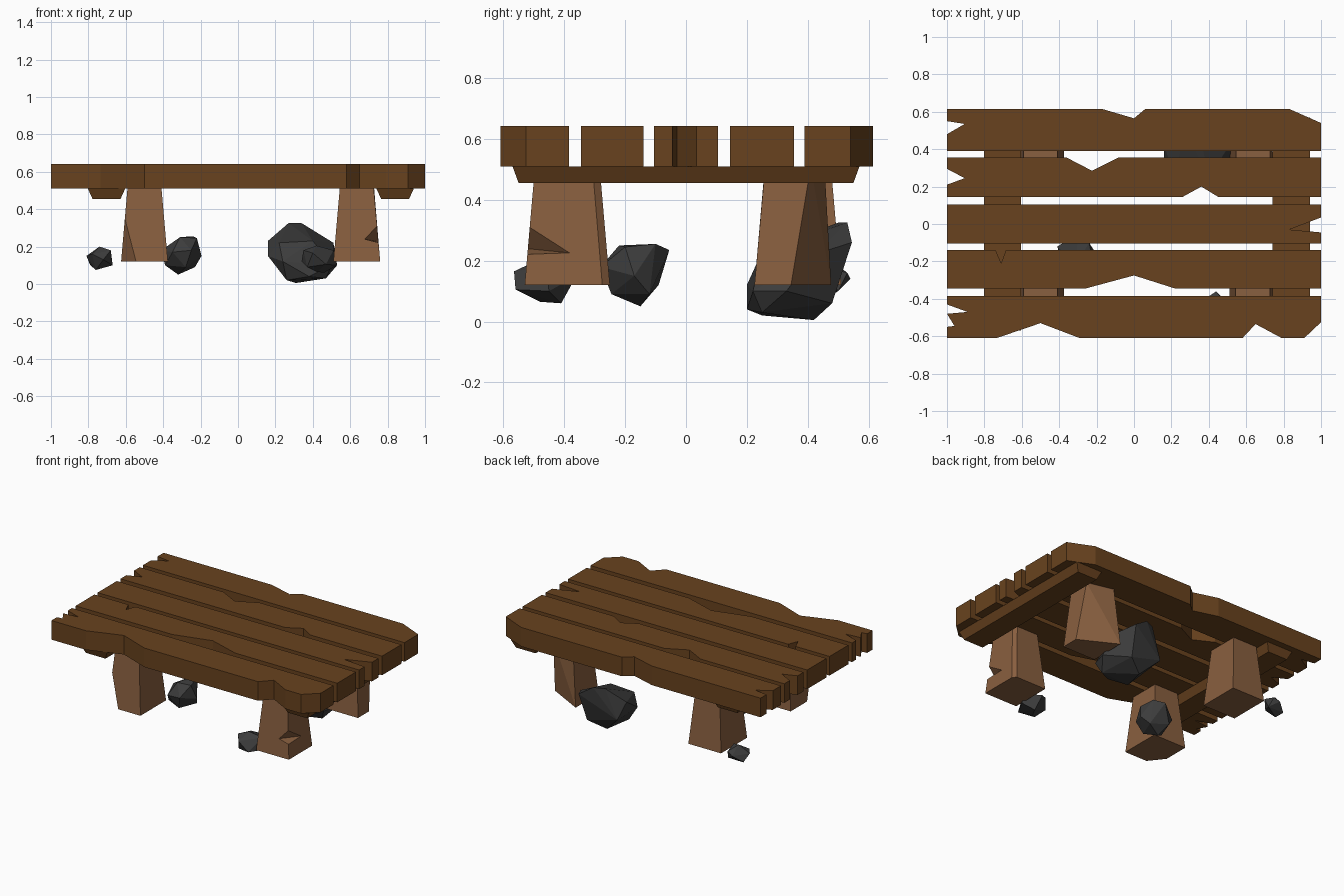
import bpy, bmesh
from mathutils import Vector

if "Cube" in bpy.data.objects:
    bpy.data.objects.remove(bpy.data.objects["Cube"])


def material(name, rgb):
    m = bpy.data.materials.new(name)
    m.diffuse_color = (*rgb, 1)
    m.use_nodes = True
    m.node_tree.nodes["Principled BSDF"].inputs["Base Color"].default_value = m.diffuse_color
    return m


PLANK = material("dark_wood", (0.14, 0.055, 0.013))
LEG = material("light_wood", (0.25, 0.115, 0.05))
STONE = material("stone", (0.045, 0.045, 0.045))


def finish(bm, name, mat):
    bmesh.ops.recalc_face_normals(bm, faces=bm.faces)
    me = bpy.data.meshes.new(name)
    bm.to_mesh(me)
    bm.free()
    me.materials.append(mat)
    ob = bpy.data.objects.new(name, me)
    bpy.context.collection.objects.link(ob)
    return ob


def hull(name, pts, mat, cut=None):
    """Convex solid around points; cut = three points of a plane to slice by."""
    bm = bmesh.new()
    for p in pts:
        bm.verts.new(p)
    res = bmesh.ops.convex_hull(bm, input=bm.verts)
    loose = [v for v in bm.verts if not v.link_faces]
    bmesh.ops.delete(bm, geom=loose, context='VERTS')
    bmesh.ops.dissolve_limit(bm, angle_limit=0.02, verts=bm.verts, edges=bm.edges)
    if cut:
        a, b, c = (Vector(p) for p in cut)
        n = (b - a).cross(c - a)
        centre = sum((v.co for v in bm.verts), Vector()) / len(bm.verts)
        if n.dot(centre - a) > 0:
            n = -n
        bmesh.ops.bisect_plane(bm, geom=bm.verts[:] + bm.edges[:] + bm.faces[:],
                               plane_co=a, plane_no=n, clear_outer=True)
        bmesh.ops.holes_fill(bm, edges=bm.edges)
    return finish(bm, name, mat)


def prism(name, outline, z0, z1, mat):
    bm = bmesh.new()
    face = bm.faces.new([bm.verts.new((x, y, z0)) for x, y in outline])
    ext = bmesh.ops.extrude_face_region(bm, geom=[face])
    bmesh.ops.translate(bm, vec=(0, 0, z1 - z0),
                        verts=[g for g in ext["geom"] if isinstance(g, bmesh.types.BMVert)])
    return finish(bm, name, mat)


# Five chipped planks, back to front
planks = [
    [(-1, .615), (-.17, .615), (0, .565), (.06, .615), (.83, .615), (1, .54), (1, .39),
     (-1, .39), (-1, .48), (-.905, .535), (-1, .55)],
    [(-1, .355), (-.36, .355), (-.225, .285), (-.085, .355), (1, .355), (1, .145),
     (.45, .145), (.36, .2), (.26, .145), (-1, .145), (-1, .21), (-.905, .245), (-1, .295)],
    [(-1, .105), (1, .105), (1, .035), (.83, -.03), (1, -.045), (1, -.105), (-1, -.105)],
    [(-1, -.14), (-.74, -.14), (-.71, -.21), (-.685, -.14), (1, -.14), (1, -.345),
     (.22, -.345), (0, -.275), (-.26, -.345), (-1, -.345)],
    [(-1, -.385), (1, -.385), (1, -.525), (.91, -.61), (.79, -.61), (.65, -.535),
     (.58, -.61), (-.29, -.61), (-.5, -.53), (-.735, -.61), (-1, -.61), (-1, -.55),
     (-.96, -.545), (-1, -.48), (-.89, -.47), (-1, -.43)],
]
for i, outline in enumerate(planks):
    prism(f"plank_{i + 1}", outline, .51, .642, PLANK)

# Cross beams under the planks, bevelled downwards
for side, cx in (("left", -.703), ("right", .84)):
    hull(f"{side}_cross_beam",
         [(cx + sx * w, sy * d, z) for w, d, z in ((.1, .57, .51), (.075, .55, .455))
          for sx in (-1, 1) for sy in (-1, 1)], PLANK)


# Tapered legs
def leg_points(x0, y0, x1, y1, inset=.034):
    low = [(x, y, .12) for x in (x0, x1) for y in (y0, y1)]
    high = [(x, y, .51) for x in (x0 + inset, x1 - inset) for y in (y0 + inset, y1 - inset)]
    return low + high


hull("back_left_leg", leg_points(-.625, .225, -.375, .51), LEG)
hull("front_left_leg", leg_points(-.625, -.53, -.375, -.25), LEG,
     cut=((-.605, -.51, .35), (-.545, -.53, .12), (-.625, -.43, .12)))
hull("back_right_leg", [(.51, .225, .12), (.76, .225, .12), (.76, .345, .12), (.51, .477, .12),
                        (.545, .26, .51), (.728, .26, .51), (.728, .41, .51), (.545, .455, .51)], LEG)
front_right = hull("front_right_leg", leg_points(.51, -.53, .76, -.25), LEG,
                   cut=((.76, -.275, .12), (.74, -.25, .12), (.728, -.31, .51)))

# Splintered notch in the front right leg
cutter = hull("notch_cutter", [(.675, -.525, .24), (.755, -.375, .225),
                               (.78, -.597, .41), (.80, -.616, .205)], LEG)
cutter.hide_render = True
mod = front_right.modifiers.new("notch", 'BOOLEAN')
mod.operation = 'DIFFERENCE'
mod.solver = 'EXACT'
mod.object = cutter
bpy.context.view_layer.objects.active = front_right
bpy.ops.object.modifier_apply(modifier="notch")
bpy.data.objects.remove(cutter)

# Faceted rocks
hull("large_rock", [
    (.16, .30, .15), (.16, .42, .23), (.22, .25, .22), (.27, .50, .325), (.34, .53, .325),
    (.44, .545, .26), (.51, .42, .22), (.53, .33, .10), (.50, .22, .10), (.47, .25, .03),
    (.31, .42, .005), (.26, .25, .02), (.24, .20, .12), (.38, .20, .04), (.40, .25, .23),
    (.42, .48, .06), (.19, .48, .12)], STONE)
hull("middle_rock", [
    (-.31, -.22, .25), (-.24, -.10, .255), (-.22, -.20, .245), (-.30, -.055, .235),
    (-.195, -.17, .15), (-.25, -.28, .18), (-.35, -.27, .17), (-.23, -.12, .09),
    (-.32, -.15, .05), (-.39, -.20, .10), (-.41, -.12, .18), (-.28, -.245, .09),
    (-.36, -.09, .12)], STONE)
hull("small_back_rock", [
    (-.81, .46, .15), (-.79, .50, .10), (-.74, .48, .20), (-.68, .45, .18), (-.67, .50, .10),
    (-.76, .46, .075), (-.72, .41, .13), (-.73, .54, .14), (-.78, .42, .16), (-.69, .53, .16)], STONE)
hull("small_front_rock", [
    (.40, -.565, .165), (.47, -.56, .105), (.35, -.50, .18), (.42, -.48, .205), (.51, -.46, .18),
    (.53, -.45, .10), (.42, -.48, .065), (.46, -.41, .06), (.34, -.45, .12), (.44, -.36, .15),
    (.38, -.40, .17), (.37, -.52, .09)], STONE)
